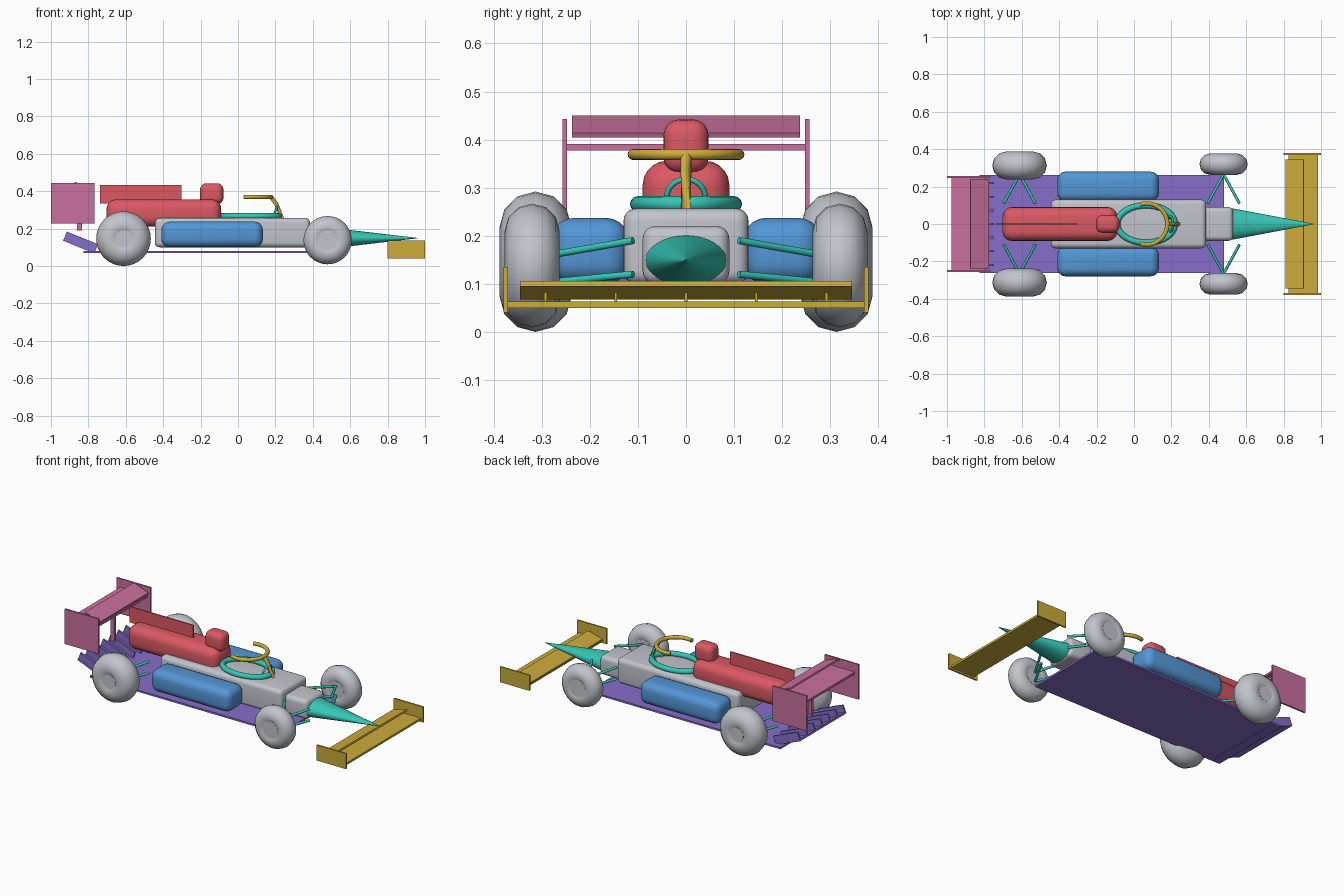
import bpy, bmesh, math
from mathutils import Matrix, Vector

if "Cube" in bpy.data.objects:
    bpy.data.objects.remove(bpy.data.objects["Cube"])


def material(name, rgb):
    m = bpy.data.materials.new(name)
    lin = [((c + 0.055) / 1.055) ** 2.4 for c in rgb]
    m.diffuse_color = (*lin, 1)
    m.use_nodes = True
    m.node_tree.nodes["Principled BSDF"].inputs["Base Color"].default_value = m.diffuse_color
    return m


GREY = material("light grey", (0.76, 0.77, 0.80))
RED = material("red", (0.86, 0.35, 0.39))
BLUE = material("blue", (0.33, 0.59, 0.84))
TEAL = material("teal", (0.21, 0.78, 0.71))
GOLD = material("gold", (0.80, 0.67, 0.23))
PURPLE = material("purple", (0.53, 0.43, 0.79))
PINK = material("pink", (0.79, 0.44, 0.62))


def finish(bm, name, mat, angle=35):
    bmesh.ops.recalc_face_normals(bm, faces=bm.faces)
    me = bpy.data.meshes.new(name)
    bm.to_mesh(me)
    bm.free()
    for p in me.polygons:
        p.use_smooth = True
    me.set_sharp_from_angle(angle=math.radians(angle))
    me.materials.append(mat)
    ob = bpy.data.objects.new(name, me)
    bpy.context.collection.objects.link(ob)
    return ob


def box(name, mat, x, y, z, bevel=0, tilt=0):
    """Box from (min, max) ranges, optionally rounded and tilted about y."""
    bm = bmesh.new()
    bmesh.ops.create_cube(bm, size=1)
    size = [r[1] - r[0] for r in (x, y, z)]
    bmesh.ops.scale(bm, vec=size, verts=bm.verts)
    if bevel:
        bmesh.ops.bevel(bm, geom=bm.edges[:], offset=bevel, segments=5,
                        profile=0.5, affect='EDGES')
    centre = Vector([(r[0] + r[1]) / 2 for r in (x, y, z)])
    bm.transform(Matrix.Translation(centre) @ Matrix.Rotation(tilt, 4, 'Y'))
    return finish(bm, name, mat)


def plate(name, mat, centre, size, tilt):
    return box(name, mat, *[(c - s / 2, c + s / 2) for c, s in zip(centre, size)], tilt=tilt)


def sweep(name, mat, pts, r, closed=False, sides=10, matrix=None):
    """Round tube through a list of points."""
    bm = bmesh.new()
    pts = [Vector(p) for p in pts]
    n = len(pts)
    rings = []
    for i, p in enumerate(pts):
        a = pts[(i - 1) % n] if closed or i > 0 else p
        b = pts[(i + 1) % n] if closed or i < n - 1 else p
        t = (b - a).normalized()
        ref = Vector((0, 0, 1)) if abs(t.z) < 0.9 else Vector((0, 1, 0))
        u = t.cross(ref).normalized()
        v = u.cross(t)
        rings.append([bm.verts.new(p + r * (math.cos(k * math.tau / sides) * u +
                                            math.sin(k * math.tau / sides) * v))
                      for k in range(sides)])
    for i in range(n if closed else n - 1):
        A, B = rings[i], rings[(i + 1) % n]
        for k in range(sides):
            j = (k + 1) % sides
            bm.faces.new((A[k], A[j], B[j], B[k]))
    if not closed:
        bm.faces.new(rings[0])
        bm.faces.new(rings[-1])
    if matrix:
        bm.transform(matrix)
    return finish(bm, name, mat, 50)


def arc(rx, ry, a0, a1, n):
    return [(rx * math.cos(a0 + (a1 - a0) * i / n), ry * math.sin(a0 + (a1 - a0) * i / n), 0)
            for i in range(n + 1)]


def cone(name, mat, r1, r2, depth, matrix, segs=32):
    bm = bmesh.new()
    bmesh.ops.create_cone(bm, cap_ends=True, segments=segs, radius1=r1, radius2=r2, depth=depth)
    bm.transform(matrix)
    return finish(bm, name, mat)


# wheels: round tyre and hub disc
for end, x, y, major, minor, hub in (("rear", -0.612, 0.313, 0.071, 0.075, 0.045),
                                     ("front", 0.479, 0.32, 0.072, 0.057, 0.053)):
    z = major + minor + (0 if end == "rear" else 0.009)
    for s, side in ((1, "left"), (-1, "right")):
        M = Matrix.Translation((x, s * y, z)) @ Matrix.Rotation(math.pi / 2, 4, 'X')
        sweep(f"{end}_{side}_tyre", GREY, arc(major, major, 0, math.tau, 32)[:-1], minor,
              True, 12, M)
        cone(f"{end}_{side}_hub", GREY, hub, hub, minor * 1.84, M)
        # suspension wishbones
        for level, zo, zi in (("upper", 0.163, 0.19), ("lower", 0.105, 0.12)):
            for d in (-0.085, 0.085):
                sweep(f"{end}_{side}_{level}_arm", TEAL,
                      [(x, s * 0.265, zo), (x + d, s * 0.11, zi)], 0.0075)

# main tub, nose block and nose cone
box("tub", GREY, (-0.445, 0.385), (-0.13, 0.13), (0.10, 0.257), 0.026)
box("nose_block", GREY, (0.34, 0.53), (-0.09, 0.09), (0.10, 0.22), 0.026)
cone("nose_cone", TEAL, 1, 0.02, 0.435,
     Matrix.Translation((0.742, 0, 0.149)) @ Matrix.Diagonal((1, 0.084, 0.052, 1))
     @ Matrix.Rotation(math.pi / 2, 4, 'Y'))

# engine cover, airbox and fin
box("engine_cover", RED, (-0.703, -0.09), (-0.09, 0.09), (0.21, 0.356), 0.05)
box("airbox", RED, (-0.203, -0.078), (-0.047, 0.047), (0.33, 0.442), 0.033)
box("engine_fin", RED, (-0.737, -0.303), (-0.004, 0.004), (0.335, 0.432))

# sidepods
for s, side in ((1, "left"), (-1, "right")):
    box(f"{side}_sidepod", BLUE, (-0.41, 0.133), tuple(sorted((s * 0.12, s * 0.28))),
        (0.10, 0.237), 0.045)

# cockpit rim, steering wheel and halo
sweep("cockpit_rim", TEAL, arc(0.154, 0.1, 0, math.tau, 40)[:-1], 0.0165, True, 12,
      Matrix.Translation((0.064, 0, 0.266)))
sweep("steering_wheel", TEAL, arc(0.04, 0.04, 0, math.tau, 28)[:-1], 0.006, True, 8,
      Matrix.Translation((0.195, 0, 0.28)) @ Matrix.Rotation(math.radians(110), 4, 'Y'))
sweep("halo_hoop", GOLD, arc(0.11, 0.11, -1.9, 1.9, 32), 0.0115, False, 12,
      Matrix.Translation((0.068, 0, 0.369)))
sweep("halo_strut", GOLD, [(0.176, 0, 0.371), (0.205, 0, 0.33), (0.238, 0, 0.25)], 0.0115)

# floor and diffuser
box("floor", PURPLE, (-0.825, 0.48), (-0.262, 0.262), (0.07, 0.081))
plate("diffuser_ramp", PURPLE, (-0.849, 0, 0.106), (0.18, 0.45, 0.011), 0.385)
for i in range(-3, 4):
    plate("diffuser_fin", PURPLE, (-0.841, i * 0.073, 0.127), (0.18, 0.01, 0.05), 0.385)

# front wing
box("front_wing_plane", GOLD, (0.825, 0.985), (-0.375, 0.375), (0.05, 0.063))
plate("front_wing_flap", GOLD, (0.86, 0, 0.0865), (0.1, 0.69, 0.011), -0.28)
for i in range(-2, 3):
    box("front_wing_post", GOLD, (0.845, 0.865), (i * 0.146 - 0.003, i * 0.146 + 0.003),
        (0.058, 0.084))

# rear wing
box("rear_wing_plane", PINK, (-0.975, -0.79), (-0.248, 0.248), (0.377, 0.391))
plate("rear_wing_flap", PINK, (-0.826, 0, 0.4275), (0.105, 0.474, 0.01), 0.35)
box("rear_wing_pylon", PINK, (-0.861, -0.834), (-0.008, 0.008), (0.19, 0.38))

# end plates of both wings
for s in (1, -1):
    box("front_end_plate", GOLD, (0.80, 1.0), (s * 0.375 - 0.005, s * 0.375 + 0.005),
        (0.04, 0.135))
    box("rear_end_plate", PINK, (-1.0, -0.768), (s * 0.252 - 0.005, s * 0.252 + 0.005),
        (0.228, 0.443))
